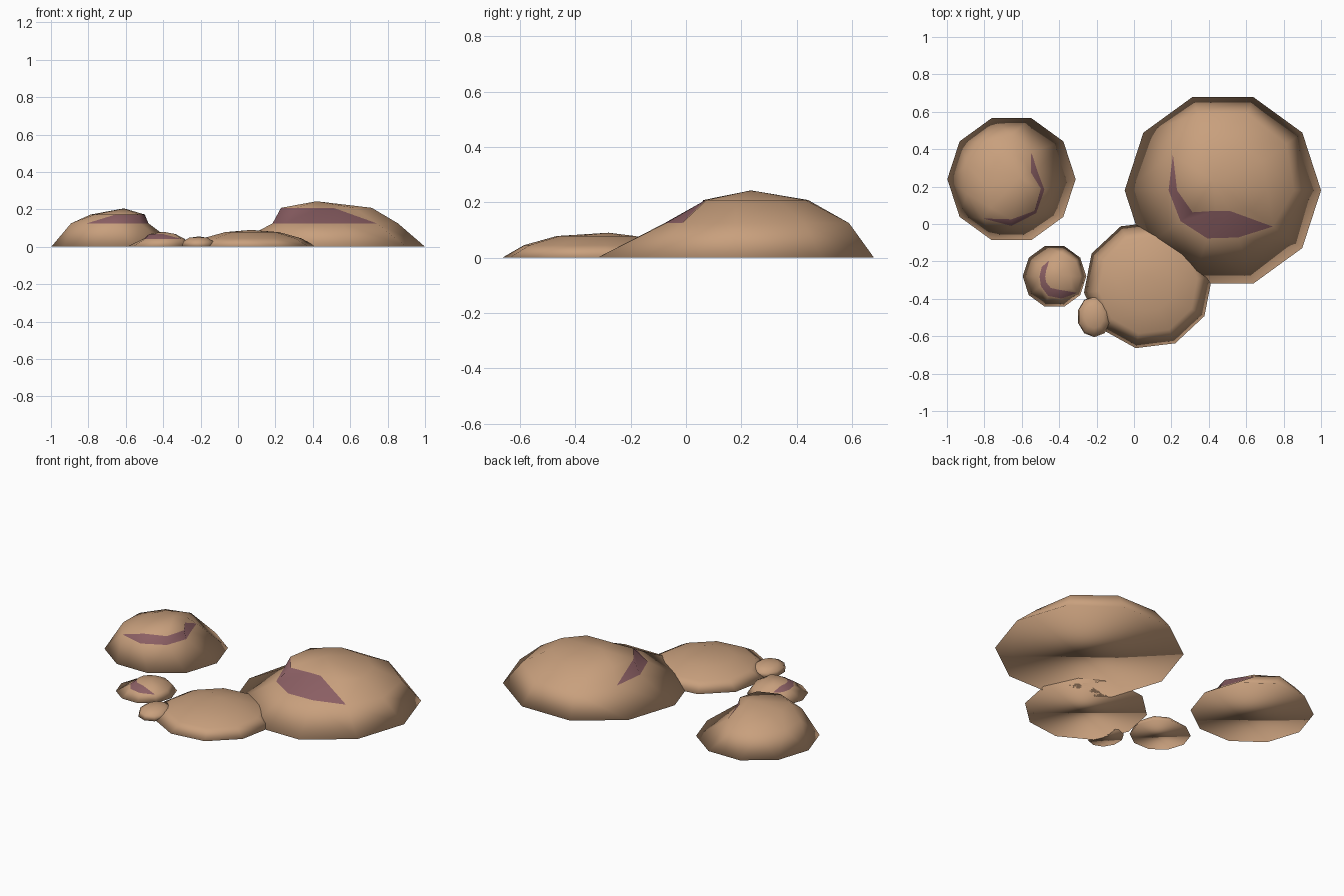
import bpy, bmesh
from math import cos, sin, radians

SIDES = 10

cube = bpy.data.objects.get("Cube")
if cube:
    bpy.data.objects.remove(cube, do_unlink=True)


def make_material(name, colour):
    mat = bpy.data.materials.new(name)
    mat.use_nodes = True
    mat.diffuse_color = colour
    shader = next(n for n in mat.node_tree.nodes if n.type == 'BSDF_PRINCIPLED')
    shader.inputs["Base Color"].default_value = colour
    return mat


tan = make_material("tan", (0.58, 0.35, 0.205, 1))
purple = make_material("dull purple", (0.26, 0.115, 0.127, 1))


def add_ring(bm, centre, radii, height, turn=0, stretch=1):
    """Ring of vertices; radii is one number or one number per side."""
    if not isinstance(radii, list):
        radii = [radii] * SIDES
    ring = []
    for side, radius in enumerate(radii):
        angle = radians(turn + side * 360 / SIDES)
        ring.append(bm.verts.new((centre[0] + radius * cos(angle),
                                  centre[1] + radius * stretch * sin(angle),
                                  height)))
    return ring


def mound(name, centre, rim, shoulder, crown, apex, turn=0, upper_turn=None,
          stretch=1, scar_start=0, scar_faces=0):
    """Low dome; shoulder and crown are (radii, height) pairs."""
    if upper_turn is None:
        upper_turn = turn
    bm = bmesh.new()
    base = add_ring(bm, centre, rim, 0, turn, stretch)
    low = add_ring(bm, centre, *shoulder, upper_turn, stretch)
    high = add_ring(bm, centre, *crown, upper_turn, stretch)
    tip = bm.verts.new(apex)
    bm.faces.new(base[::-1])

    for i in range(SIDES):
        j = (i + 1) % SIDES
        # skirt and cap
        bm.faces.new((base[i], base[j], low[i]))
        bm.faces.new((base[j], low[j], low[i]))
        bm.faces.new((high[i], high[j], tip))
        # middle band, with the scar tapering to a point at both ends
        step = (i - scar_start) % SIDES
        last = step == scar_faces - 1
        if last:
            lower = bm.faces.new((low[i], low[j], high[i]))
            upper = bm.faces.new((low[j], high[j], high[i]))
        else:
            lower = bm.faces.new((low[i], low[j], high[j]))
            upper = bm.faces.new((low[i], high[j], high[i]))
        lower.material_index = int(step < scar_faces)
        upper.material_index = int(0 < step < scar_faces - 1)

    for face in bm.faces:
        face.smooth = True
    mesh = bpy.data.meshes.new(name)
    bm.to_mesh(mesh)
    bm.free()
    mesh.materials.append(tan)
    mesh.materials.append(purple)
    obj = bpy.data.objects.new(name, mesh)
    bpy.context.collection.objects.link(obj)
    return obj


# Large mound, scarred on its front and right side
mound("large_mound", (.475, .18), .525,
      ([.38, .42, .43, .43, .33, .29, .28, .27, .265, .33], .125),
      ([.24, .26, .265, .275, .27, .245, .2, .115, .115, .18], .208),
      (.42, .235, .243), scar_start=4, scar_faces=5)

# Rear mound, scarred on its front and left side
mound("rear_mound", (-.655, .24), .343,
      ([.145, .18, .24, .247, .247, .25, .26, .25, .225, .185], .125),
      ([.11, .12, .14, .13, .12, .14, .19, .215, .21, .165], .172),
      (-.61, .25, .205), upper_turn=18, scar_start=6, scar_faces=5)

# Small mound, scarred on its front and right side
mound("small_mound", (-.425, -.28), .17,
      ([.14, .14, .13, .09, .085, .08, .09, .11, .125, .15], .042),
      ([.09, .085, .08, .065, .055, .05, .055, .065, .075, .11], .068),
      (-.4, -.27, .08), scar_start=3, scar_faces=6)

# Plain flat mound and the pebble resting against it
mound("flat_mound", (.075, -.325), .345, (.265, .045), (.145, .078),
      (.07, -.28, .09), turn=7)
mound("pebble", (-.212, -.495), .092, (.085, .028), (.052, .048),
      (-.21, -.49, .055), turn=18, stretch=1.2)
